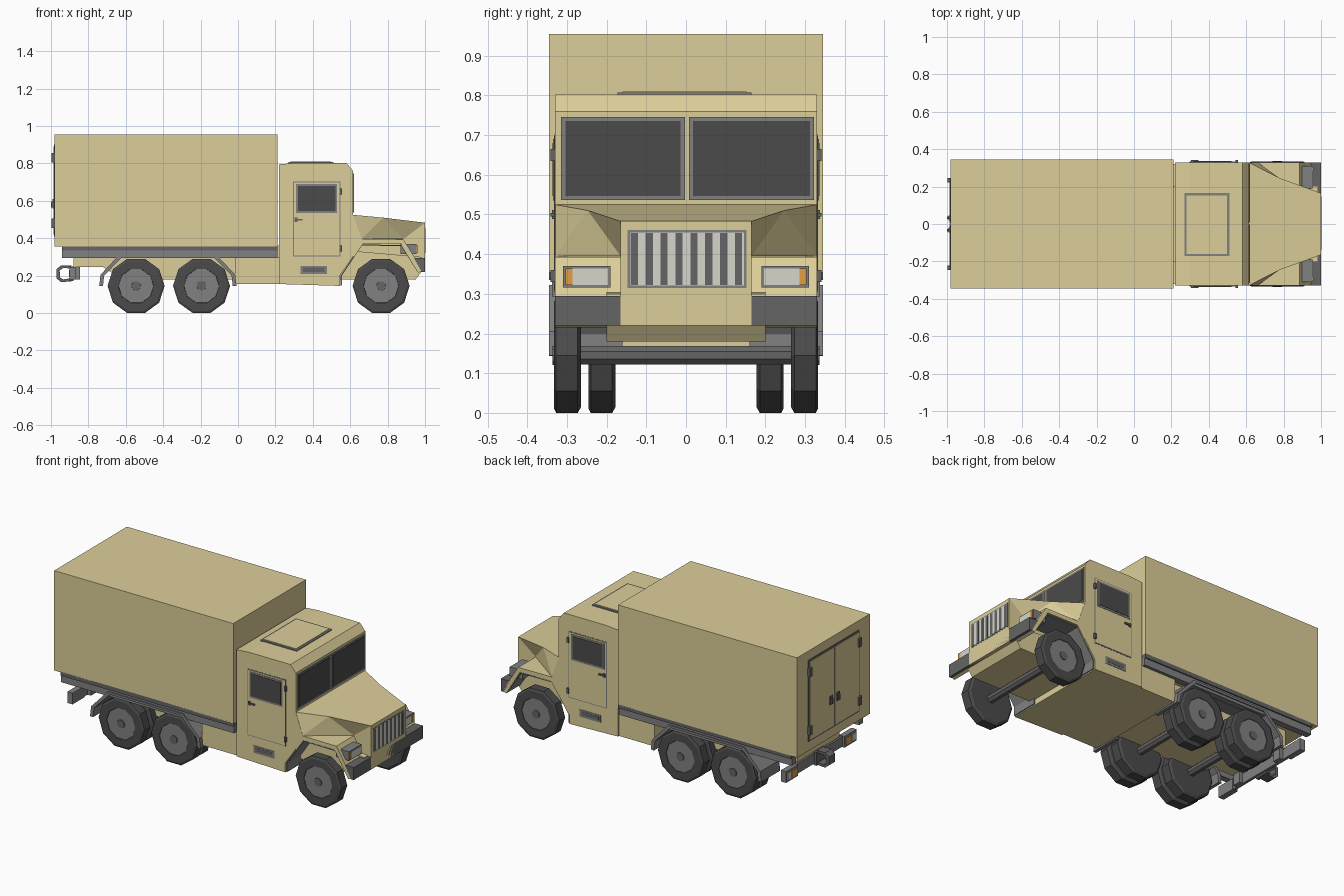
import bpy, bmesh, math
from mathutils import Vector

if "Cube" in bpy.data.objects:
    bpy.data.objects.remove(bpy.data.objects["Cube"])

def mat(name, c):
    m = bpy.data.materials.new(name)
    m.diffuse_color = (*c, 1)
    m.use_nodes = True
    m.node_tree.nodes["Principled BSDF"].inputs["Base Color"].default_value = m.diffuse_color
    return m

SAND = mat("sand", (0.72, 0.62, 0.32))
GREY = mat("grey", (0.22, 0.22, 0.22))
DARK = mat("dark_grey", (0.13, 0.13, 0.13))
TYRE = mat("rubber", (0.07, 0.07, 0.07))
GLASS = mat("glass", (0.07, 0.07, 0.07))
PALE = mat("pale", (0.68, 0.67, 0.6))
AMBER = mat("amber", (0.75, 0.35, 0.06))

def make(name, verts, faces, m):
    me = bpy.data.meshes.new(name)
    me.from_pydata(verts, [], faces)
    bm = bmesh.new()
    bm.from_mesh(me)
    bmesh.ops.recalc_face_normals(bm, faces=bm.faces)
    bm.to_mesh(me)
    bm.free()
    me.materials.append(m)
    ob = bpy.data.objects.new(name, me)
    bpy.context.collection.objects.link(ob)
    return ob

def prism(name, prof, y0, y1, m):
    """Extrude an x-z outline from y0 to y1."""
    n = len(prof)
    v = [(x, y, z) for y in (y0, y1) for x, z in prof]
    f = [tuple(range(n)), tuple(range(n, 2 * n))]
    f += [(i, (i + 1) % n, n + (i + 1) % n, n + i) for i in range(n)]
    return make(name, v, f, m)

def box(name, x0, x1, y0, y1, z0, z1, m):
    return prism(name, [(x0, z0), (x1, z0), (x1, z1), (x0, z1)], y0, y1, m)

def arch(name, path, c, t, y0, y1, m):
    """Bent strip: the path plus the same path pulled towards c by t."""
    c = Vector(c)
    inner = [Vector(p) + (c - Vector(p)).normalized() * t for p in path]
    n = len(path)
    pts = [tuple(p) for p in path] + [tuple(p) for p in inner]
    v = [(x, y, z) for y in (y0, y1) for x, z in pts]
    f, k = [], 2 * n
    for i in range(n - 1):
        f += [(i, i + 1, n + i + 1, n + i), (k + i, k + i + 1, k + n + i + 1, k + n + i),
              (i, i + 1, k + i + 1, k + i), (n + i, n + i + 1, k + n + i + 1, k + n + i)]
    f += [(0, n, k + n, k), (n - 1, 2 * n - 1, k + 2 * n - 1, k + n - 1)]
    return make(name, v, f, m)

def lathe(name, x, z, rings, m, n=10):
    """Faceted solid along y from (y, radius) rings, flat side down."""
    v = [(x + r * math.sin(math.tau * (i + .5) / n), y, z - r * math.cos(math.tau * (i + .5) / n))
         for y, r in rings for i in range(n)]
    f = [(j * n + i, j * n + (i + 1) % n, (j + 1) * n + (i + 1) % n, (j + 1) * n + i)
         for j in range(len(rings) - 1) for i in range(n)]
    f += [tuple(range(n)), tuple(range(len(v) - n, len(v)))]
    return make(name, v, f, m)

# cargo box and underframe
box("cargo_box", -.98, .21, -.345, .345, .355, .955, SAND)
prism("chassis", [(-.88, .36), (-.88, .245), (-.72, .245), (-.62, .18), (.95, .18),
                  (.98, .22), (.98, .3), (.3, .36)], -.2, .2, SAND)
box("belly_box", -.015, .225, -.32, .32, .155, .3, SAND)

# cab with front wheel cut-away
prism("cab", [(.22, .155), (.22, .795), (.3, .802), (.58, .802), (.615, .76), (.615, .525),
              (.66, .4), (.66, .37), (.545, .2), (.545, .145)], -.33, .33, SAND)
box("roof_hatch_frame", .27, .51, -.172, .165, .8, .807, GREY)
box("roof_hatch", .282, .498, -.16, .153, .8, .81, SAND)

# bonnet with creased shoulders and nose block
half = [(.612, .33, .525), (.66, .33, .395), (.775, .247, .51), (.885, .165, .395), (1, .165, .483),
        (1, .165, .395)]
hv = half + [(x, -y, z) for x, y, z in half]
hf = [(0, 2, 4, 10, 8, 6), (4, 5, 11, 10), (0, 1, 7, 6), (1, 3, 5, 11, 9, 7)]
for o in (0, 6):
    hf += [(o, o + 1, o + 2), (o + 1, o + 3, o + 2), (o + 2, o + 3, o + 4), (o + 3, o + 5, o + 4)]
make("bonnet", hv, hf, SAND)
box("nose", .62, 1, -.165, .165, .22, .396, SAND)

# grille
box("grille_frame", .99, 1.001, -.147, .153, .315, .461, GREY)
box("grille_plate", .99, 1.002, -.14, .146, .321, .455, PALE)
for i in range(8):
    y = -.13 + i * .0375 - .009
    box("grille_slot", .99, 1.003, y, y + .018, .322, .453, DARK)

# front bumper
prism("front_bumper", [(.94, .295), (1, .295), (1, .22), (.982, .22)], -.33, .33, DARK)

# windscreens
for y0, y1 in ((-.315, -.003), (.007, .323)):
    box("windscreen_frame", .6, .619, y0, y1, .537, .746, GREY)
    box("windscreen", .6, .621, y0 + .011, y1 - .011, .547, .736, GLASS)

for s in (-1, 1):
    def sbox(name, x0, x1, a, b, z0, z1, m):
        a, b = sorted((s * a, s * b))
        return box(name, x0, x1, a, b, z0, z1, m)

    # cab door, window, handle, hinges, step
    sbox("cab_door_gap", .294, .549, .3, .331, .303, .703, GREY)
    sbox("cab_door", .299, .544, .3, .333, .308, .698, SAND)
    sbox("door_window_frame", .31, .53, .3, .335, .535, .69, GREY)
    sbox("door_window", .32, .52, .3, .337, .546, .68, GLASS)
    sbox("door_handle", .305, .345, .33, .341, .495, .504, DARK)
    sbox("door_handle_base", .303, .317, .33, .338, .488, .511, DARK)
    for z in (.65, .345):
        sbox("door_hinge", .543, .556, .325, .341, z - .015, z + .015, DARK)
    sbox("cab_step", .335, .475, .3, .332, .208, .252, GREY)
    sbox("cab_step_recess", .347, .463, .3, .333, .22, .243, DARK)

    # front fender and its liner
    arch("front_fender", [(.6, .32), (.655, .395), (.885, .393), (.99, .225)], (.765, .145), .028,
         s * .16, s * .33, SAND)
    arch("fender_liner", [(.549, .148), (.549, .2), (.66, .366), (.875, .364), (.965, .222)],
         (.765, .145), .006, s * .16, s * .325, GREY)

    # headlights
    sbox("headlight_case", .87, .955, .19, .31, .316, .37, GREY)
    sbox("headlight_lens", .95, .958, .196, .29, .322, .364, PALE)
    sbox("indicator", .95, .959, .286, .304, .322, .364, AMBER)

    # side rail under the box
    sbox("side_rail", -.94, .21, .3, .338, .293, .34, GREY)
    sbox("side_rail_lip", -.94, .21, .3, .345, .335, .36, DARK)

    # rear mudguard
    arch("rear_mudguard", [(-.742, .145), (-.735, .205), (-.625, .322), (-.125, .322),
                           (-.015, .205), (-.008, .145)], (-.37, .12), .02, s * .165, s * .345, GREY)

    # wheels: single at the front, doubled at the rear
    for x, offs in ((.765, (.265,)), (-.195, (.265, .178)), (-.545, (.265, .178))):
        for y in offs:
            lathe("tyre", x, .145, [(s * y, .138), (s * (y + .008), .1525), (s * (y + .062), .1525),
                                    (s * (y + .068), .14), (s * (y + .068), .095),
                                    (s * (y + .06), .09)], TYRE)
        lathe("wheel_rim", x, .145, [(s * .27, .094), (s * .331, .094)], GREY)
        lathe("wheel_hub", x, .145, [(s * .3, .028), (s * .336, .025)], DARK)

    # tail lamps, beam brackets
    sbox("tail_lamp_plate", -.9, -.865, .22, .335, .178, .245, GREY)
    sbox("tail_lamp", -.904, -.89, .23, .285, .192, .231, AMBER)
    sbox("reverse_lamp", -.904, -.89, .29, .325, .192, .231, PALE)
    sbox("beam_bracket", -.87, -.845, .14, .19, .18, .29, GREY)

    # rear box doors with hinges and handles
    sbox("rear_door_frame", -.984, -.97, .002, .242, .41, .9, DARK)
    sbox("rear_door", -.987, -.97, .004, .232, .42, .89, SAND)
    for z in (.48, .83):
        sbox("rear_hinge", -.998, -.98, .222, .246, z - .025, z + .025, DARK)
    sbox("rear_handle_plate", -.992, -.98, .02, .045, .56, .61, DARK)
    sbox("rear_handle", -1, -.988, .026, .039, .565, .595, DARK)

# axles
for x in (.765, -.195, -.545):
    lathe("axle", x, .145, [(-.28, .025), (.28, .025)], DARK, 8)

# rear beam and tow hitch
box("rear_beam", -.885, -.868, -.23, .23, .18, .24, GREY)
box("hitch_plate", -.9, -.88, -.045, .045, .17, .25, DARK)
arch("hitch_jaw_top", [(-.89, .255), (-.945, .255), (-.97, .235), (-.97, .2)], (-.91, .21), .018,
     -.03, .03, DARK)
arch("hitch_jaw_base", [(-.89, .17), (-.945, .165), (-.97, .185), (-.97, .205)], (-.91, .21), .018,
     -.03, .03, DARK)
